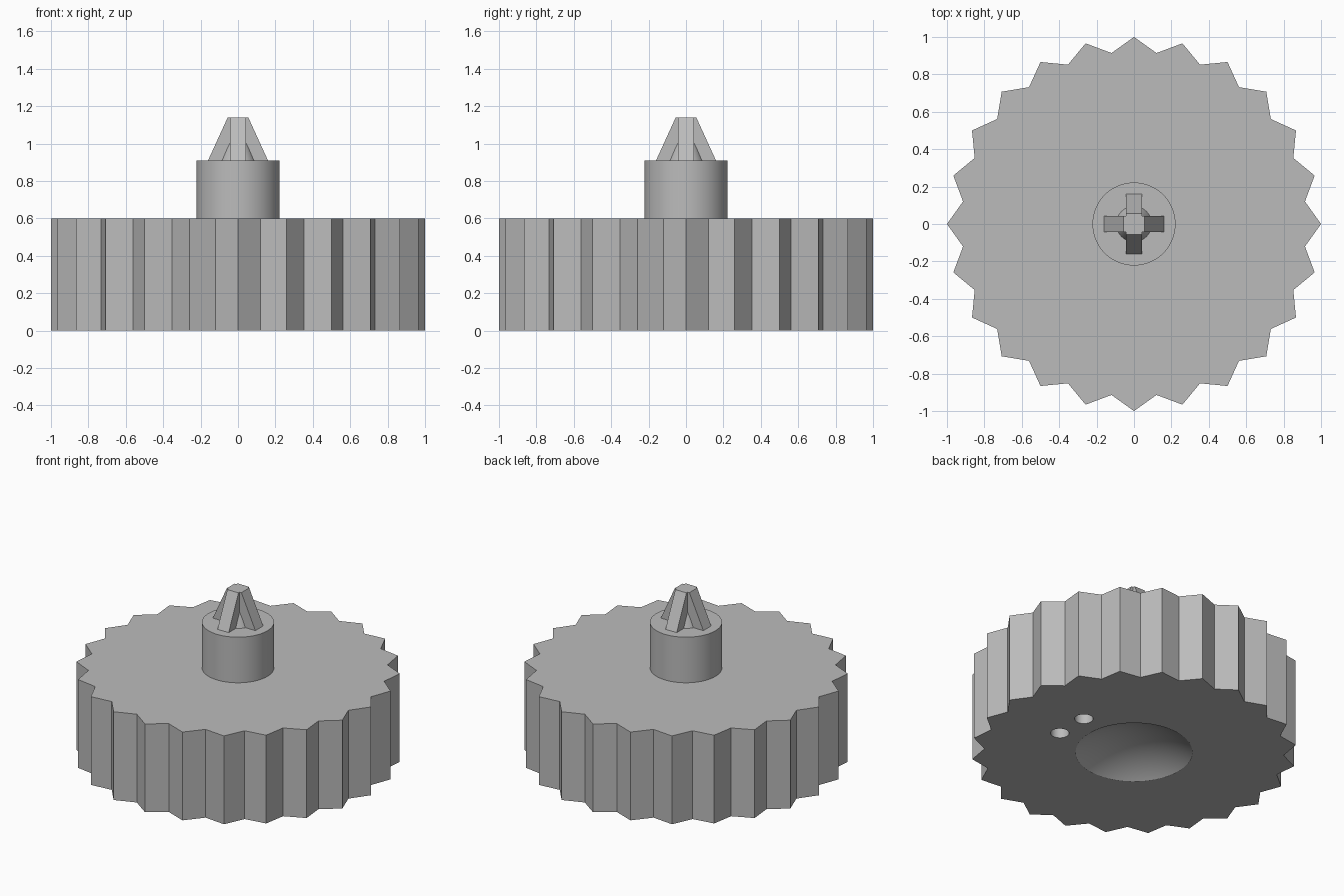
import bpy, bmesh, math
from math import radians, cos, sin

if "Cube" in bpy.data.objects:
    bpy.data.objects.remove(bpy.data.objects["Cube"], do_unlink=True)

grey = bpy.data.materials.new("plain_grey")
grey.use_nodes = True
colour = (0.5, 0.5, 0.5, 1)
grey.diffuse_color = colour
grey.node_tree.nodes["Principled BSDF"].inputs["Base Color"].default_value = colour


def loft(name, lower, upper, z0, z1):
    """Solid between two matching outlines at two heights."""
    bm = bmesh.new()
    a = [bm.verts.new((x, y, z0)) for x, y in lower]
    b = [bm.verts.new((x, y, z1)) for x, y in upper]
    n = len(a)
    bm.faces.new(a[::-1])
    bm.faces.new(b)
    for i in range(n):
        j = (i + 1) % n
        bm.faces.new((a[i], a[j], b[j], b[i]))
    mesh = bpy.data.meshes.new(name)
    bm.to_mesh(mesh)
    bm.free()
    mesh.materials.append(grey)
    obj = bpy.data.objects.new(name, mesh)
    bpy.context.collection.objects.link(obj)
    return obj


def ring(radius, sides, cx=0, cy=0):
    steps = [2 * math.pi * i / sides for i in range(sides)]
    return [(cx + radius * cos(t), cy + radius * sin(t)) for t in steps]


def cross(reach, half):
    """Plus-shaped outline, one arm per quarter turn."""
    arm = [(reach, -half), (reach, half), (half, half)]
    pts = []
    for k in range(4):
        c, s = round(cos(k * math.pi / 2)), round(sin(k * math.pi / 2))
        pts += [(c * x - s * y, s * x + c * y) for x, y in arm]
    return pts


def smooth(obj):
    bpy.ops.object.select_all(action="DESELECT")
    obj.select_set(True)
    bpy.context.view_layer.objects.active = obj
    bpy.ops.object.shade_smooth_by_angle(angle=radians(25))


def cut(target, cutter):
    cutter.hide_render = True
    cutter.hide_set(True)
    mod = target.modifiers.new(cutter.name, "BOOLEAN")
    mod.operation = "DIFFERENCE"
    mod.solver = "EXACT"
    mod.object = cutter
    bpy.context.view_layer.objects.active = target
    target.select_set(True)
    bpy.ops.object.modifier_apply(modifier=mod.name)
    bpy.data.objects.remove(cutter, do_unlink=True)


# Toothed wheel
teeth = 24
outline = []
for i in range(teeth * 2):
    r = 0.922 if i % 2 else 1.0
    t = math.pi * i / teeth
    outline.append((r * cos(t), r * sin(t)))
wheel = loft("toothed_wheel", outline, outline, 0, 0.6)

# Shallow round hollow underneath
rim, depth = 0.36, 0.11
ball = (rim ** 2 + depth ** 2) / (2 * depth)
bpy.ops.mesh.primitive_uv_sphere_add(segments=48, ring_count=64, radius=ball,
                                     location=(0, 0, depth - ball))
hollow = bpy.context.object
hollow.name = "hollow_cutter"
hollow.data.materials.append(grey)
cut(wheel, hollow)

# Two pin holes underneath
for y in (-0.115, 0.115):
    circle = ring(0.057, 32, 0.5, y)
    cut(wheel, loft("pin_hole_cutter", circle, circle, -0.1, 0.3))
smooth(wheel)

# Round hub
circle = ring(0.222, 64)
smooth(loft("hub", circle, circle, 0.6, 0.91))

# Tapered cross-shaped tip with a conical core
loft("cross_tip", cross(0.16, 0.042), cross(0.055, 0.042), 0.91, 1.14)
smooth(loft("tip_core", ring(0.095, 32), ring(0.012, 32), 0.91, 1.13))
